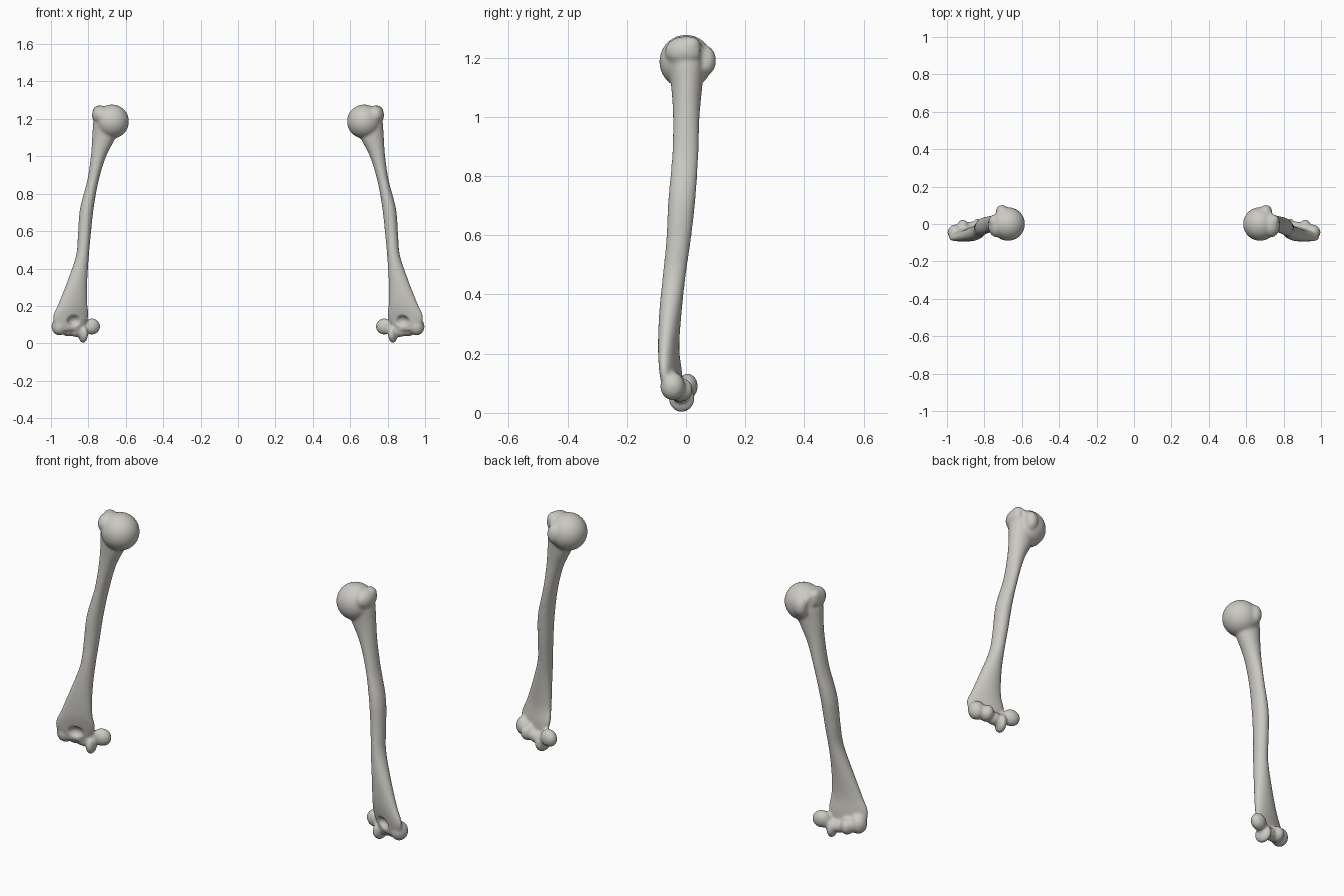
import bpy, bmesh, math
from mathutils import Matrix, Vector

if "Cube" in bpy.data.objects:
    bpy.data.objects.remove(bpy.data.objects["Cube"])

bone_mat = bpy.data.materials.new("warm grey bone")
bone_mat.use_nodes = True
bone_mat.diffuse_color = (0.60, 0.585, 0.54, 1)
bone_mat.node_tree.nodes["Principled BSDF"].inputs["Base Color"].default_value = bone_mat.diffuse_color


def ball(bm, centre, radii, turn=0):
    """Ellipsoid, optionally turned about z."""
    m = (Matrix.Translation(centre) @ Matrix.Rotation(math.radians(turn), 4, 'Z')
         @ Matrix.Diagonal((*radii, 1)))
    bmesh.ops.create_uvsphere(bm, u_segments=32, v_segments=20, radius=1, matrix=m)


def spline(a, b, c, d, t):
    """Catmull-Rom point between b and c."""
    return 0.5 * (2 * b + (c - a) * t + (2 * a - 5 * b + 4 * c - d) * t ** 2
                  + (3 * b - a - 3 * c + d) * t ** 3)


def loft(bm, stations, steps=5, sides=28):
    """Skin elliptical rings: z, x min, x max, y min, y max, turn."""
    rows = [Vector(s) for s in stations]
    rows = [rows[0]] + rows + [rows[-1]]
    dense = [spline(*rows[i:i + 4], k / steps)
             for i in range(len(rows) - 3) for k in range(steps)] + [rows[-1]]
    rings = []
    for z, x0, x1, y0, y1, turn in dense:
        ring = []
        for k in range(sides):
            a = math.tau * k / sides
            dx = math.cos(a) * (x1 - x0) / 2
            dy = math.sin(a) * (y1 - y0) / 2 + dx * math.tan(math.radians(turn))
            ring.append(bm.verts.new(((x0 + x1) / 2 + dx, (y0 + y1) / 2 + dy, z)))
        rings.append(ring)
    for low, high in zip(rings, rings[1:]):
        for k in range(sides):
            n = (k + 1) % sides
            bm.faces.new((low[k], low[n], high[n], high[k]))
    bm.faces.new(rings[0][::-1])
    bm.faces.new(rings[-1])


def make_object(name, bm):
    bmesh.ops.recalc_face_normals(bm, faces=bm.faces)
    mesh = bpy.data.meshes.new(name)
    bm.to_mesh(mesh)
    bm.free()
    mesh.materials.append(bone_mat)
    obj = bpy.data.objects.new(name, mesh)
    bpy.context.collection.objects.link(obj)
    return obj


bm = bmesh.new()

# Shaft, flaring into a flat blade at the elbow
loft(bm, [
    (0.07, 0.83, 0.97, -0.07, -0.02, -15),
    (0.14, 0.80, 0.99, -0.082, -0.022, -14),
    (0.22, 0.805, 0.957, -0.092, -0.025, -10),
    (0.34, 0.805, 0.91, -0.09, -0.015, -6),
    (0.47, 0.797, 0.866, -0.078, 0.0, 0),
    (0.58, 0.787, 0.856, -0.067, 0.016, 0),
    (0.72, 0.772, 0.845, -0.06, 0.032, 0),
    (0.87, 0.745, 0.806, -0.047, 0.042, 0),
    (1.0, 0.705, 0.787, -0.044, 0.046, 0),
    (1.1, 0.655, 0.78, -0.05, 0.055, 0),
    (1.18, 0.64, 0.775, -0.06, 0.062, 0)])

# Shoulder ball and the two knobs beside it
ball(bm, (0.674, 0, 1.186), (0.091, 0.09, 0.091))
ball(bm, (0.734, -0.005, 1.22), (0.047, 0.066, 0.052))
ball(bm, (0.745, 0.015, 1.24), (0.032, 0.035, 0.032))
ball(bm, (0.705, 0.062, 1.19), (0.036, 0.04, 0.052))

# Elbow: side knobs, then the spool and rounded joint
ball(bm, (0.782, 0.005, 0.09), (0.046, 0.034, 0.043), -15)
ball(bm, (0.955, -0.045, 0.09), (0.042, 0.042, 0.048), -15)
ball(bm, (0.828, -0.015, 0.05), (0.024, 0.046, 0.048), -15)
ball(bm, (0.868, -0.02, 0.066), (0.04, 0.033, 0.032), -15)
ball(bm, (0.912, -0.02, 0.078), (0.033, 0.044, 0.041), -15)
bone = make_object("upper_arm_bones", bm)

# Cutters: elbow hollow, shallow hollow behind it, groove between the knobs
bm = bmesh.new()
ball(bm, (0.872, -0.098, 0.118), (0.045, 0.05, 0.036), -10)
ball(bm, (0.882, 0.008, 0.152), (0.035, 0.025, 0.025), -10)
ball(bm, (0.752, 0.068, 1.2), (0.016, 0.022, 0.1))
hollows = make_object("hollow_cutter", bm)
hollows.hide_render = True
hollows.hide_set(True)


def fuse(name):
    mod = bone.modifiers.new(name, 'REMESH')
    mod.mode = 'VOXEL'
    mod.voxel_size = 0.006
    mod.use_smooth_shade = True


fuse("fuse parts")
cut = bone.modifiers.new("carve hollows", 'BOOLEAN')
cut.operation = 'DIFFERENCE'
cut.solver = 'EXACT'
cut.object = hollows
fuse("even surface")
soften = bone.modifiers.new("soften", 'SMOOTH')
soften.factor = 0.5
soften.iterations = 7
pair = bone.modifiers.new("other side", 'MIRROR')
pair.use_mirror_merge = False
